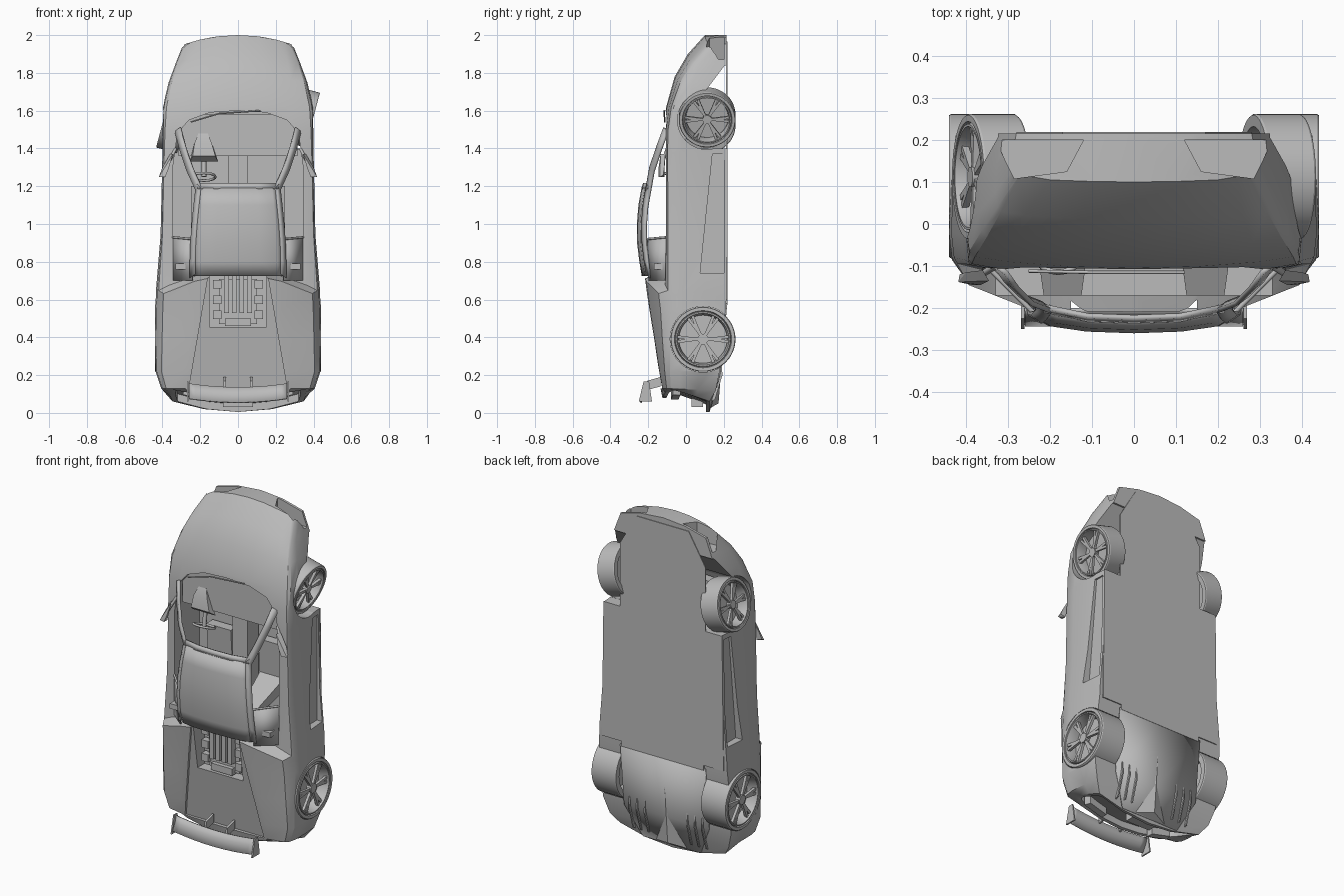
import bpy, bmesh, math
from mathutils import Vector, Matrix

cube = bpy.data.objects.get("Cube")
if cube:
    bpy.data.objects.remove(cube, do_unlink=True)

GREY = (0.5, 0.5, 0.5, 1)
paint = bpy.data.materials.new("plain_grey")
paint.use_nodes = True
paint.diffuse_color = GREY
bsdf = paint.node_tree.nodes["Principled BSDF"]
bsdf.inputs["Base Color"].default_value = GREY
bsdf.inputs["Roughness"].default_value = 0.7


def finish(name, bm, smooth=30):
    bmesh.ops.recalc_face_normals(bm, faces=bm.faces)
    me = bpy.data.meshes.new(name)
    bm.to_mesh(me)
    bm.free()
    me.materials.append(paint)
    ob = bpy.data.objects.new(name, me)
    bpy.context.collection.objects.link(ob)
    shade(ob, smooth)
    return ob


def shade(ob, angle=30):
    bpy.ops.object.select_all(action="DESELECT")
    bpy.context.view_layer.objects.active = ob
    ob.select_set(True)
    bpy.ops.object.shade_smooth_by_angle(angle=math.radians(angle))


def bake(ob):
    dg = bpy.context.evaluated_depsgraph_get()
    me = bpy.data.meshes.new_from_object(ob.evaluated_get(dg))
    ob.modifiers.clear()
    ob.data = me


def hull(name, pts):
    bm = bmesh.new()
    for p in pts:
        bm.verts.new(p)
    bmesh.ops.convex_hull(bm, input=bm.verts)
    return finish(name, bm, 20)


def prism(name, pts, axis, lo, hi):
    """Extrude a flat outline along an axis (0 = x, 1 = y, 2 = z)."""
    bm = bmesh.new()
    ring = []
    for p in pts:
        p = list(p)
        p.insert(axis, lo)
        ring.append(bm.verts.new(p))
    step = Vector((0, 0, 0))
    step[axis] = hi - lo
    got = bmesh.ops.extrude_face_region(bm, geom=[bm.faces.new(ring)])
    bmesh.ops.translate(bm, vec=step, verts=[v for v in got["geom"] if isinstance(v, bmesh.types.BMVert)])
    return finish(name, bm)


def box(name, c, s):
    return hull(name, [[c[i] + (0.5 if k >> i & 1 else -0.5) * s[i] for i in range(3)] for k in range(8)])


def sheet(name, rows, thick=0.006):
    bm = bmesh.new()
    grid = [[bm.verts.new(p) for p in row] for row in rows]
    for a, b in zip(grid, grid[1:]):
        for i in range(len(a) - 1):
            bm.faces.new((a[i], a[i + 1], b[i + 1], b[i]))
    ob = finish(name, bm)
    ob.modifiers.new("thickness", "SOLIDIFY").thickness = thick
    ob.modifiers[-1].offset = 0
    bake(ob)
    return ob


def mirrored(half):
    return [(-x, *r) for x, *r in reversed(half) if x] + list(half)


def tube(name, pts, radius):
    cu = bpy.data.curves.new(name, "CURVE")
    cu.dimensions = "3D"
    cu.bevel_depth, cu.bevel_resolution, cu.use_fill_caps = radius, 2, True
    sp = cu.splines.new("POLY")
    sp.points.add(len(pts) - 1)
    for q, p in zip(sp.points, pts):
        q.co = (*p, 1)
    cu.materials.append(paint)
    ob = bpy.data.objects.new(name, cu)
    bpy.context.collection.objects.link(ob)


def circle(y, z, r, n=40):
    return [(y + r * math.cos(math.tau * i / n), z + r * math.sin(math.tau * i / n)) for i in range(n)]


# Body shell: station height, half width, floor, shoulder, deck edge, deck middle, deck half width, bow, lean
stations = [
    (2.0, .29, .215, .13, .105, .10, .20, .05, 0), (1.9, .33, .215, .04, .02, .01, .26, .05, 0),
    (1.78, .367, .215, -.015, -.045, -.06, .28, .03, 0), (1.62, .398, .215, -.065, -.09, -.105, .3, 0, 0),
    (1.5, .40, .215, -.085, -.105, -.12, .33, 0, 0), (1.38, .40, .215, -.09, -.105, -.115, .35, 0, 0),
    (.94, .41, .215, -.085, -.105, -.11, .36, 0, 0), (.76, .435, .215, -.08, -.11, -.115, .36, .12, 0),
    (.73, .435, .215, -.08, -.21, -.225, .23, .12, 0), (.55, .44, .21, -.08, -.19, -.205, .23, 0, 0),
    (.39, .44, .195, -.085, -.165, -.18, .25, 0, 0), (.22, .437, .178, -.085, -.14, -.15, .28, 0, 0),
    (.12, .405, .158, -.08, -.125, -.135, .28, 0, .01), (.005, .36, .125, -.06, -.11, -.125, .26, -.06, .075)]


def section(z, w, yb, ys, yd, yc, xd, bow, lean):
    half = [(0, yb), (w * .5, yb), (w * .965, yb), (w * .99, yb * .6 + ys * .4), (w, yb * .2 + ys * .8), (w * .985, ys),
            (w * .8 + xd * .2, ys * .5 + yd * .5), (xd, yd), (xd * .5, yc * .75 + yd * .25), (0, yc)]
    ring = half + [(-x, y) for x, y in half[-2:0:-1]]
    return [Vector((x, y, z - bow * (x / w) ** 2 + lean * (yb - y) / (yb - yc))) for x, y in ring]


rings = [section(*s) for s in stations]
inner = [Vector((p.x * .92, .01 + (p.y - .01) * .84, p.z)) for p in rings[-1]]
rings += [inner, [p + Vector((0, 0, .04)) for p in inner]]
bm = bmesh.new()
loops = [[bm.verts.new(p) for p in r] for r in rings]
for a, b in zip(loops, loops[1:]):
    for i in range(len(a)):
        j = (i + 1) % len(a)
        bm.faces.new((a[i], a[j], b[j], b[i]))
bm.faces.new(loops[0])
bm.faces.new(loops[-1])
bmesh.ops.triangulate(bm, faces=[f for f in bm.faces if len(f.verts) > 4])
body = finish("body_shell", bm)

# Openings: wheel arches, cabin, engine bay, deck recess, intakes and side scoops
cabin = mirrored([(0, 1.6), (.15, 1.59), (.26, 1.55), (.32, 1.48), (.345, 1.3), (.345, .78)])
cutters = [
    prism("cut", circle(.11, 1.55, .155), 0, -.6, .6), prism("cut", circle(.09, .39, .174), 0, -.6, .6),
    prism("cut", [(.1, 1.70), (.205, 1.84), (.3, 1.84), (.3, 1.4), (.15, 1.4)], 0, -.6, .6),
    prism("cut", cabin, 1, -.4, .13), box("cut", (0, -.25, .59), (.3, .3, .27)),
    hull("cut", [(s * x, y, z) for s in (-1, 1) for x, z, d in ((.155, .74, -.21), (.26, .13, -.114)) for y in (-.4, d)])]
for s in (-1, 1):
    cutters.append(prism("cut", [(s * .12, .2), (s * .16, .125), (s * .285, .108), (s * .33, .2)], 2, 1.87, 2.2))
    cutters.append(prism("cut", [(.14, 1.37), (.2, 1.37), (.2, .74), (.075, .74)], 0, *sorted((s * .38, s * .6))))
for c in cutters:
    m = body.modifiers.new("opening", "BOOLEAN")
    m.operation, m.solver, m.object = "DIFFERENCE", "EXACT", c
bpy.context.view_layer.update()
bake(body)
for c in cutters:
    bpy.data.objects.remove(c, do_unlink=True)
shade(body)

# Underside: flat floor, rising diffuser and its fins
outline = [(.17, 1.965), (.28, 1.78), (.28, 1.4), (.39, 1.4), (.4, .6), (.27, .6), (.27, .57)]
prism("floor", outline + [(-x, z) for x, z in reversed(outline)], 1, .213, .219)
sheet("diffuser", [mirrored([(0, y, z), (w, y, z)]) for w, y, z in ((.28, .216, .58), (.28, .18, .21), (.19, .13, .025))])
hull("diffuser_ridge", [(0, .216, .57), (-.1, .135, .03), (.1, .135, .03), (0, .172, .05)])
for s in (-1, 1):
    for x in (.14, .19, .24):
        hull("diffuser_fin", [(s * x + d, y, z) for d in (-.004, .004)
                              for y, z in ((.185, .33), (.193, .2), (.153, .07), (.13, .06))])

# Roof, flat pillars and rear side panes
roof = [(1.19, -.23, .205), (1.1, -.246, .215), (1.0, -.254, .225), (.9, -.253, .232), (.8, -.241, .235), (.725, -.228, .235)]
sheet("roof", [mirrored([(0, y, z), (w * .5, y + .004, z), (w * .87, y + .016, z), (w, y + .034, z)]) for z, y, w in roof], .012)
rail = [(.318, -.108, 1.5), (.292, -.145, 1.4), (.255, -.182, 1.29)] + [(w + .004, y + .03, z) for z, y, w in roof]
for s in (-1, 1):
    sheet("pillar", [[(s * (x - .014), y - .008, z + .01), (s * (x + .014), y + .012, z - .01)] for x, y, z in rail], .012)
    sheet("rear_side_pane", [[(s * .24, -.205, .92), (s * .24, -.195, .7)], [(s * .342, -.105, .93), (s * .342, -.11, .7)]])
    tube("window_post", [(s * .24, -.21, .92), (s * .345, -.105, .93)], .006)
    # Door mirror
    hull("door_mirror", [(s * x, y, z) for x, y, z in (
        (.345, -.135, 1.37), (.36, -.11, 1.37), (.365, -.145, 1.3), (.4, -.115, 1.3), (.385, -.145, 1.25),
        (.418, -.138, 1.25), (.415, -.12, 1.26), (.385, -.115, 1.25))])
    tube("mirror_arm", [(s * .33, -.1, 1.4), (s * .37, -.125, 1.32)], .008)
sheet("windscreen_header", [mirrored([(0, y, z), (.11, y + .004, z), (.215, y + .026, z)])
                            for y, z in ((-.222, 1.215), (-.231, 1.185))], .012)
tube("wiper", [(-.25, -.112, 1.54), (-.1, -.115, 1.585), (.12, -.115, 1.6)], .004)

# Cabin fittings
box("dashboard", (0, -.035, 1.47), (.63, .07, .22))
hull("instrument_hood", [(-.18 + x, y, z) for x, y, z in (
    (-.075, -.06, 1.33), (.075, -.06, 1.33), (-.06, -.1, 1.36), (.06, -.1, 1.36),
    (-.05, -.09, 1.43), (.04, -.09, 1.43), (.02, -.07, 1.48), (-.03, -.07, 1.48))])
wheel_ring = [(-.18 + .06 * math.cos(a), -.06 + .055 * math.sin(a), 1.25 - .02 * math.sin(a))
              for a in [math.tau * i / 20 for i in range(21)]]
tube("steering_wheel", wheel_ring, .007)
tube("steering_column", [(-.18, -.06, 1.25), (-.18, -.04, 1.4)], .012)
for s in (-1, 1):
    hull("seat_cushion", [(s * .17 + x, y, z) for x in (-.08, .08) for y, z in ((.06, 1.2), (.12, 1.2), (.08, .95), (.13, .95))])
    hull("seat_back", [(s * .17 + x, y, z) for x, y, z in (
        (-.08, .08, 1.0), (.08, .08, 1.0), (-.08, .1, .93), (.08, .1, .93),
        (-.045, -.17, .87), (.045, -.17, .87), (-.045, -.17, .83), (.045, -.17, .83))])
box("centre_console", (0, .07, 1.1), (.1, .1, .6))
box("rear_bulkhead", (0, -.03, .775), (.66, .28, .03))

# Engine
box("engine_block", (0, -.11, .59), (.2, .04, .24))
for x in (-.06, -.02, .02, .06):
    box("intake_pipe", (x, -.145, .63), (.026, .04, .2))
for s in (-1, 1):
    for z in (.52, .6, .68):
        box("engine_side_block", (s * .11, -.135, z), (.045, .04, .045))
box("engine_cover_tail", (0, -.135, .48), (.14, .04, .04))

# Rear wing, lamps and exhaust
curve = [i / 8 * .26 for i in range(9)]
sheet("wing_blade", [mirrored([(x, y, z + .3 * x * x) for x in curve]) for y, z in ((-.205, .135), (-.215, .1), (-.24, .055))], .01)
for s in (-1, 1):
    hull("wing_end_plate", [(s * .265 + d, y, z) for d in (-.004, .004)
                            for y, z in ((-.225, .165), (-.195, .165), (-.25, .06), (-.18, .06))])
    hull("wing_support", [(s * .07 + d, y, z) for d in (-.006, .006)
                          for y, z in ((-.135, .19), (-.135, .14), (-.205, .17), (-.21, .12))])
    hull("tail_lamp", [(s * x, y, z + .2 * (x - .16)) for x, y in ((.16, -.08), (.16, -.04), (.29, -.07), (.28, -.03))
                       for z in (.07, .12)])
box("exhaust_box", (0, .06, .055), (.16, .06, .05))


# Wheels: lathed tyre and rim, six split spokes, hub and brake disc
def wheel(name, r, width, loc, side, steer=0):
    bm = bmesh.new()
    profile = [(0, .8), (0, .84), (-.01, .86), (0, .88), (0, .98), (-.005, 1), (.005 - width, 1), (-width, .98),
               (-width, .8), (.01 - width, .77), (-.05, .74), (-.012, .78)]
    n = 48
    rows = [[bm.verts.new((x, q * r * math.cos(math.tau * i / n), q * r * math.sin(math.tau * i / n)))
             for x, q in profile] for i in range(n)]
    for i in range(n):
        a, b = rows[i], rows[(i + 1) % n]
        for k in range(len(profile)):
            m = (k + 1) % len(profile)
            bm.faces.new((a[k], a[m], b[m], b[k]))
    axis = Matrix.Rotation(math.pi / 2, 4, "Y")
    for x, q, d in ((-.02, .16, .03), (-.07, .75, .012)):
        bmesh.ops.create_cone(bm, cap_ends=True, segments=n, radius1=q * r, radius2=q * r, depth=d,
                              matrix=Matrix.Translation((x, 0, 0)) @ axis)
    for i in range(6):
        for lean in (-.13, .13):
            turn = Matrix.Rotation(math.tau * (i + .5) / 6, 4, "X") @ Matrix.Translation((-.018, 0, r * .46))
            bmesh.ops.create_cube(bm, size=1, matrix=turn @ Matrix.Rotation(lean, 4, "X") @ Matrix.Translation(
                (0, -lean * .25 * r, 0)) @ Matrix.Diagonal((.016, r * .09, r * .68, 1)))
    place = Matrix.Translation(loc) @ Matrix.Rotation(steer, 4, "Y")
    if side < 0:
        place = place @ Matrix.Rotation(math.pi, 4, "Z")
    bm.transform(place)
    finish(name, bm, 25)


for s, label in ((1, "left"), (-1, "right")):
    wheel("front_wheel_" + label, .15, .115, (s * .395, .112, 1.55), s, math.radians(15))
    wheel("rear_wheel_" + label, .172, .16, (s * .44, .09, .39), s)
